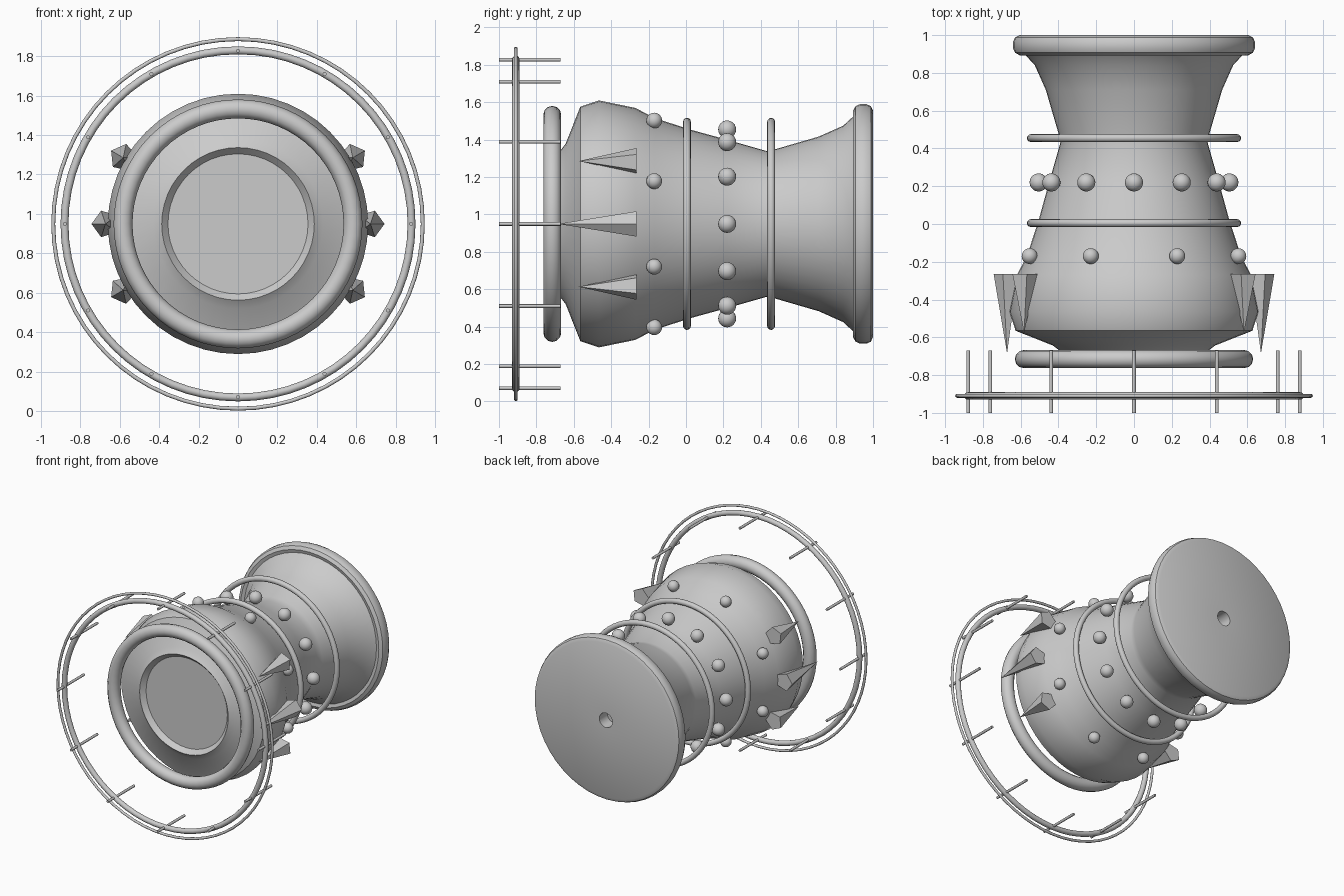
import bpy, math
from math import cos, sin, pi, radians

if "Cube" in bpy.data.objects:
    bpy.data.objects.remove(bpy.data.objects["Cube"])

CZ = 0.949   # height of the barrel axis, which runs along y


def finish(ob, name, angle=35):
    ob.name = name
    bpy.context.view_layer.objects.active = ob
    for o in bpy.context.selected_objects:
        o.select_set(False)
    ob.select_set(True)
    bpy.ops.object.shade_smooth_by_angle(angle=radians(angle))
    return ob


def lathe(name, profile, n=48):
    """Spin (y, radius) points about the barrel axis; ends are capped."""
    verts, faces = [], []
    for y, r in profile:
        for i in range(n):
            a = 2 * pi * i / n
            verts.append((r * cos(a), y, CZ + r * sin(a)))
    for k in range(len(profile) - 1):
        for i in range(n):
            j = (i + 1) % n
            faces.append((k * n + i, (k + 1) * n + i, (k + 1) * n + j, k * n + j))
    faces.append(tuple(range(n)))
    last = (len(profile) - 1) * n
    faces.append(tuple(last + i for i in reversed(range(n))))
    me = bpy.data.meshes.new(name)
    me.from_pydata(verts, [], faces)
    ob = bpy.data.objects.new(name, me)
    bpy.context.collection.objects.link(ob)
    return finish(ob, name)


def hoop(name, y, major, minor):
    bpy.ops.mesh.primitive_torus_add(location=(0, y, CZ), rotation=(pi / 2, 0, 0),
                                     major_radius=major, minor_radius=minor,
                                     major_segments=64, minor_segments=12)
    finish(bpy.context.object, name, 60)


def around(count, radius, start=0.0):
    for i in range(count):
        a = start + 2 * pi * i / count
        yield radius * cos(a), CZ + radius * sin(a)


# Barrel: recessed front disc, bulging front, narrow waist, flared rear with axle hole
lathe("barrel", [
    (-0.64, 0.355), (-0.675, 0.387), (-0.643, 0.43), (-0.565, 0.627),
    (-0.465, 0.66), (-0.27, 0.62), (-0.17, 0.567), (0.02, 0.505),
    (0.22, 0.45), (0.43, 0.39), (0.48, 0.40), (0.71, 0.467), (0.84, 0.525), (0.90, 0.58),
    (0.893, 0.605), (0.907, 0.63), (0.93, 0.64), (0.965, 0.64), (0.988, 0.63), (1.0, 0.605),
    (1.0, 0.057), (0.90, 0.057)])

# Hoops
hoop("front_collar", -0.715, 0.583, 0.048)
hoop("waist_hoop_front", 0.005, 0.546, 0.021)
hoop("waist_hoop_rear", 0.455, 0.546, 0.021)
hoop("large_hoop", -0.91, 0.88, 0.02)
hoop("large_hoop_outer", -0.91, 0.937, 0.01)

# Rods through the large hoop
for x, z in around(12, 0.878):
    bpy.ops.mesh.primitive_cylinder_add(vertices=10, radius=0.01, depth=0.33,
                                        location=(x, -0.835, z), rotation=(pi / 2, 0, 0))
    finish(bpy.context.object, "hoop_rod", 40)

# Ball studs in two rows
for y, count, dist, rad, start in ((0.22, 12, 0.505, 0.048, 0),
                                   (-0.17, 8, 0.598, 0.042, pi / 8)):
    for x, z in around(count, dist, start):
        bpy.ops.mesh.primitive_uv_sphere_add(segments=20, ring_count=12, radius=rad,
                                             location=(x, y, z))
        finish(bpy.context.object, "ball_stud", 60)


# Five-sided spikes pointing forward, three on each side
def spike(angle, length, n=5, r=0.071, base_y=-0.265, dist=0.672):
    cx, cz = dist * cos(angle), CZ + dist * sin(angle)
    verts = [(cx + r * cos(angle + 2 * pi * i / n), base_y,
              cz + r * sin(angle + 2 * pi * i / n)) for i in range(n)]
    verts.append((cx, base_y - length, cz))
    faces = [(i, n, (i + 1) % n) for i in range(n)] + [tuple(range(n))]
    me = bpy.data.meshes.new("spike")
    me.from_pydata(verts, [], [tuple(reversed(f)) for f in faces])
    me.update()
    bpy.context.collection.objects.link(bpy.data.objects.new("spike", me))


for side in (0, pi):
    for off, length in ((-pi / 6, 0.31), (0, 0.42), (pi / 6, 0.31)):
        spike(side + off, length)

# Make all normals face outward
import bmesh
for ob in bpy.data.objects:
    if ob.type == 'MESH':
        bm = bmesh.new()
        bm.from_mesh(ob.data)
        bmesh.ops.recalc_face_normals(bm, faces=bm.faces)
        bm.to_mesh(ob.data)
        bm.free()
